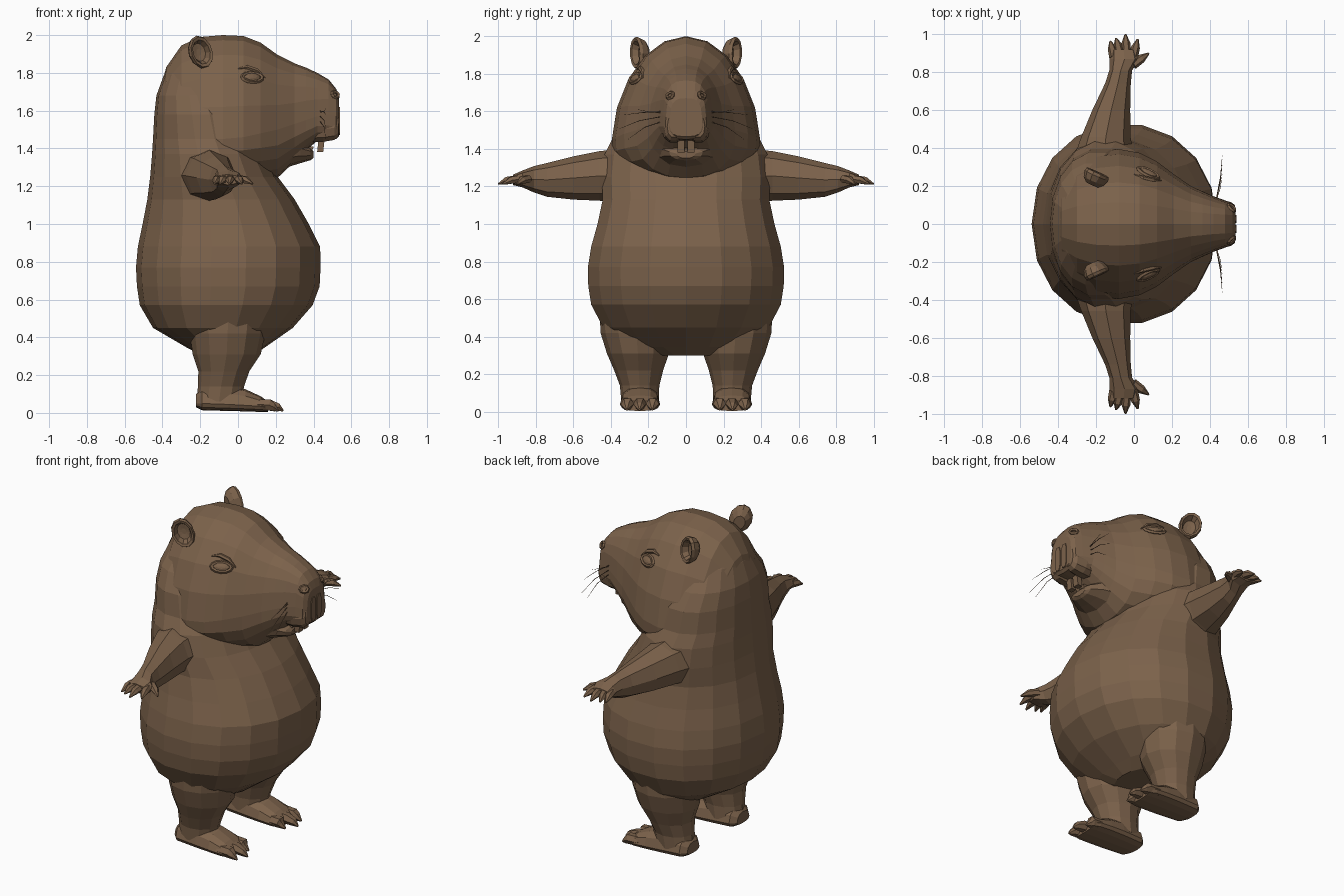
import bpy, bmesh, math
from mathutils import Vector, Matrix
from mathutils.bvhtree import BVHTree

if "Cube" in bpy.data.objects:
    bpy.data.objects.remove(bpy.data.objects["Cube"])

fur = bpy.data.materials.new("brown_fur")
fur.diffuse_color = (0.20, 0.122, 0.07, 1)
fur.use_nodes = True
fur.node_tree.nodes["Principled BSDF"].inputs["Base Color"].default_value = fur.diffuse_color


def make(name, bm, mirror=False):
    """Turn a bmesh into a flat-shaded object, optionally mirrored left/right."""
    bmesh.ops.recalc_face_normals(bm, faces=bm.faces)
    me = bpy.data.meshes.new(name)
    bm.to_mesh(me)
    bm.free()
    me.materials.append(fur)
    ob = bpy.data.objects.new(name, me)
    bpy.context.scene.collection.objects.link(ob)
    if mirror:
        m = ob.modifiers.new("mirror", 'MIRROR')
        m.use_axis = (False, True, False)
        m.use_mirror_merge = False
    return ob


def loft(bm, rings, closed=False):
    """Skin a list of equal-length point rings; cap the ends unless closed."""
    vs = [[bm.verts.new(p) for p in r] for r in rings]
    n = len(vs[0])
    for a, b in zip(vs, vs[1:] + (vs[:1] if closed else [])):
        for i in range(n):
            bm.faces.new((a[i], a[(i + 1) % n], b[(i + 1) % n], b[i]))
    if not closed:
        bm.faces.new(vs[0])
        bm.faces.new(vs[-1])


def oval(n, p=1.0, start=0.0):
    """Unit superellipse points; p below 1 is boxier."""
    out = []
    for i in range(n):
        a = start + 2 * math.pi * i / n
        c, s = math.cos(a), math.sin(a)
        out.append((math.copysign(abs(c) ** p, c), math.copysign(abs(s) ** p, s)))
    return out


def taper(bm, pts, radii, n=6, flat=1.0):
    """Tapered tube along points, with flattened height."""
    pts = [Vector(p) for p in pts]
    d = (pts[-1] - pts[0]).normalized()
    side = d.cross(Vector((0, 0, 1))).normalized()
    up = side.cross(d)
    loft(bm, [[p + side * (r * c) + up * (r * flat * s) for c, s in oval(n)]
              for p, r in zip(pts, radii)])


def egg(bm, stations, n, jowl=0.0):
    """Loft along x: x, bottom, widest height, top, half width, boxiness."""
    loft(bm, [[Vector((x, w * c * (1 - .07 * max(s, 0) + jowl * max(-s, 0)),
                       mid + (top - mid if s > 0 else mid - bot) * s))
               for c, s in oval(n, p)] for x, bot, mid, top, w, p in stations])


# torso and nape: height, back, front, half width
bm = bmesh.new()
loft(bm, [[Vector(((b + f) / 2 + (f - b) / 2 * c, w * s, z)) for c, s in oval(18, 0.95)]
          for z, b, f, w in [
    (.30, -.18, .08, .17), (.345, -.27, .14, .34), (.45, -.45, .29, .448),
    (.57, -.52, .395, .512), (.67, -.535, .432, .528), (.77, -.54, .437, .53),
    (.88, -.53, .435, .512), (1.0, -.505, .375, .478), (1.13, -.48, .30, .45),
    (1.25, -.465, .21, .455), (1.37, -.455, .15, .44), (1.45, -.45, .10, .40),
    (1.58, -.443, .05, .38), (1.68, -.432, 0, .325), (1.79, -.392, -.03, .235),
    (1.88, -.335, -.08, .14)]])
make("torso", bm)

# head and muzzle
bm = bmesh.new()
egg(bm, [
    (-.42, 1.30, 1.45, 1.68, .14, 1), (-.38, 1.27, 1.45, 1.83, .24, 1),
    (-.30, 1.25, 1.45, 1.945, .325, 1), (-.20, 1.24, 1.45, 1.99, .38, 1),
    (-.08, 1.24, 1.45, 2.0, .395, 1), (.03, 1.235, 1.46, 1.995, .375, 1),
    (.12, 1.23, 1.48, 1.96, .33, 1), (.21, 1.245, 1.50, 1.895, .262, .95),
    (.30, 1.33, 1.53, 1.85, .20, .9), (.36, 1.39, 1.55, 1.828, .172, .85),
    (.42, 1.44, 1.57, 1.80, .145, .8), (.48, 1.445, 1.58, 1.765, .122, .7),
    (.52, 1.45, 1.57, 1.715, .107, .65), (.535, 1.465, 1.57, 1.67, .085, .65)], 20, .13)
bmesh.ops.recalc_face_normals(bm, faces=bm.faces)
skin = BVHTree.FromBMesh(bm)
make("head", bm)

# lower jaw with raised lip
bm = bmesh.new()
egg(bm, [(.08, 1.235, 1.38, 1.46, .28, 1), (.18, 1.24, 1.39, 1.46, .235, 1),
         (.26, 1.30, 1.40, 1.45, .17, 1), (.33, 1.322, 1.40, 1.43, .132, 1),
         (.385, 1.338, 1.385, 1.40, .09, 1), (.40, 1.35, 1.375, 1.385, .05, 1)], 12, .1)
make("lower_jaw", bm)

# upper lip pads bulging at the sides of the muzzle
bm = bmesh.new()
egg(bm, [(.36, 1.43, 1.49, 1.56, .055, 1), (.45, 1.432, 1.50, 1.59, .062, .9),
         (.51, 1.442, 1.51, 1.59, .05, .85), (.532, 1.462, 1.52, 1.58, .034, .85)], 10)
bmesh.ops.translate(bm, verts=bm.verts, vec=(0, .066, 0))
make("lip_pad", bm, True)

# nose strips with a centre cleft
bm = bmesh.new()
loft(bm, [[Vector((x, .027 + .022 * c, 1.545 + .078 * s)) for c, s in oval(8, .6, math.pi / 8)]
          for x in (.53, .54)])
make("nose_strip", bm, True)

# front teeth
bm = bmesh.new()
for x0, x1, z0, z1, w in [(.445, .435, 1.47, 1.382, .046), (.365, .385, 1.36, 1.41, .032)]:
    loft(bm, [[Vector((x + .019 * c, .004 + w * (.5 + .5 * s), z))
               for c, s in oval(4, .5, math.pi / 4)] for x, z in ((x0, z0), (x1, z1))])
make("front_teeth", bm, True)


def ring(bm, centre, normal, rx, rz, r, n=12, m=5):
    """Oval torus facing along normal."""
    nrm = Vector(normal).normalized()
    u = Vector((0, 0, 1)).cross(nrm).normalized()
    v = nrm.cross(u)
    loft(bm, [[Vector(centre) + u * c * (rx + r * a) + v * s * (rz + r * a) + nrm * r * b
               for a, b in oval(m)] for c, s in oval(n)], True)


# nostrils
pos, nrm = skin.find_nearest(Vector((.515, .085, 1.685)))[:2]
bm = bmesh.new()
ring(bm, pos, nrm, .022, .017, .010, 8, 5)
make("nostril", bm, True)

# eyes with lids and a brow fold
pos, nrm = skin.find_nearest(Vector((.078, .275, 1.78)))[:2]
rot = nrm.to_track_quat('Z', 'Y').to_matrix().to_4x4()
bm = bmesh.new()
bmesh.ops.create_uvsphere(bm, u_segments=10, v_segments=6, radius=1,
                          matrix=Matrix.Translation(pos) @ rot
                          @ Matrix.Diagonal((.05, .026, .016, 1)))
make("eyeball", bm, True)
bm = bmesh.new()
ring(bm, pos, nrm, .058, .028, .011)
make("eyelid", bm, True)
bm = bmesh.new()
brow = [skin.find_nearest(Vector((x, .25, z)))[0]
        for x, z in ((.0, 1.815), (.05, 1.835), (.11, 1.825), (.16, 1.79))]
taper(bm, brow, (.004, .013, .013, .004), 6)
make("brow", bm, True)

# cupped ears, tilted back: radius factor and depth from back to inner bowl
nrm = Vector((.42, .9, .05)).normalized()
u = Vector((0, 0, 1)).cross(nrm).normalized()
tilt = Matrix.Rotation(math.radians(-20), 3, nrm)
u = tilt @ u
v = nrm.cross(u)
bm = bmesh.new()
loft(bm, [[Vector((-.2, .252, 1.91)) + u * (.066 * k * c) + v * (.09 * k * s) + nrm * d
           for c, s in oval(11)]
          for k, d in [(.5, -.05), (.85, -.028), (1, .005), (.92, .022),
                       (.74, .018), (.55, -.015), (.2, -.02)]])
make("ear", bm, True)

# whiskers
bm = bmesh.new()
for z, dy, dz in [(1.60, .23, -.02), (1.575, .25, -.07), (1.55, .20, -.10), (1.59, .15, .02)]:
    taper(bm, [(.43, .115, z), (.455, .11 + dy * .55, z + dz * .35), (.465, .11 + dy, z + dz)],
          (.0025, .002, .0006), 3)
make("whiskers", bm, True)

# arms: distance out, centre x, centre z, half depth, half height
bm = bmesh.new()
loft(bm, [[Vector((cx + rx * c, y, cz + rz * s)) for c, s in oval(8)]
          for y, cx, cz, rx, rz in [
    (.34, -.16, 1.255, .16, .145), (.46, -.148, 1.256, .13, .132),
    (.60, -.12, 1.245, .10, .115), (.74, -.085, 1.235, .068, .09),
    (.81, -.07, 1.238, .06, .07), (.87, -.05, 1.24, .078, .045),
    (.92, -.055, 1.235, .07, .028)]])
make("arm", bm, True)

# fingers
bm = bmesh.new()
for a, b in [((-.105, .88), (-.125, .965)), ((-.075, .90), (-.095, .98)),
             ((-.04, .90), (-.045, 1.0)), ((-.005, .88), (.02, .975)),
             ((-.005, .84), (.078, .90))]:
    p, q = Vector((*a, 1.24)), Vector((*b, 1.213))
    taper(bm, [p, p.lerp(q, .55) + Vector((0, 0, .008)), q], (.026, .023, .005), 6, .9)
make("fingers", bm, True)

# legs: height, centre x, centre y, half depth, half width
bm = bmesh.new()
loft(bm, [[Vector((cx + rx * c, cy + ry * s, z)) for c, s in oval(12)]
          for z, cx, cy, rx, ry in [
    (.54, -.05, .26, .21, .20), (.42, -.055, .265, .20, .19), (.31, -.06, .256, .18, .165),
    (.22, -.075, .252, .135, .13), (.14, -.09, .247, .122, .105), (.06, -.10, .245, .12, .10)]])
make("leg", bm, True)

# feet
bm = bmesh.new()
egg(bm, [(-.222, .03, .05, .10, .06, .8), (-.19, .014, .05, .13, .095, .8),
         (-.05, .010, .045, .145, .105, .8), (.04, .008, .04, .125, .107, .8),
         (.12, .005, .035, .088, .105, .8), (.16, .004, .028, .06, .09, .8)], 12)
bmesh.ops.translate(bm, verts=bm.verts, vec=(0, .245, 0))
make("foot", bm, True)

# toes with pointed claws
bm = bmesh.new()
for y, tip in [(.178, .20), (.245, .24), (.312, .215)]:
    taper(bm, [(.09, y, .045), (.165, y, .042), (tip - .025, y * 1.01, .03), (tip, y * 1.01, .012)],
          (.036, .035, .024, .006), 6, .95)
make("toes", bm, True)
